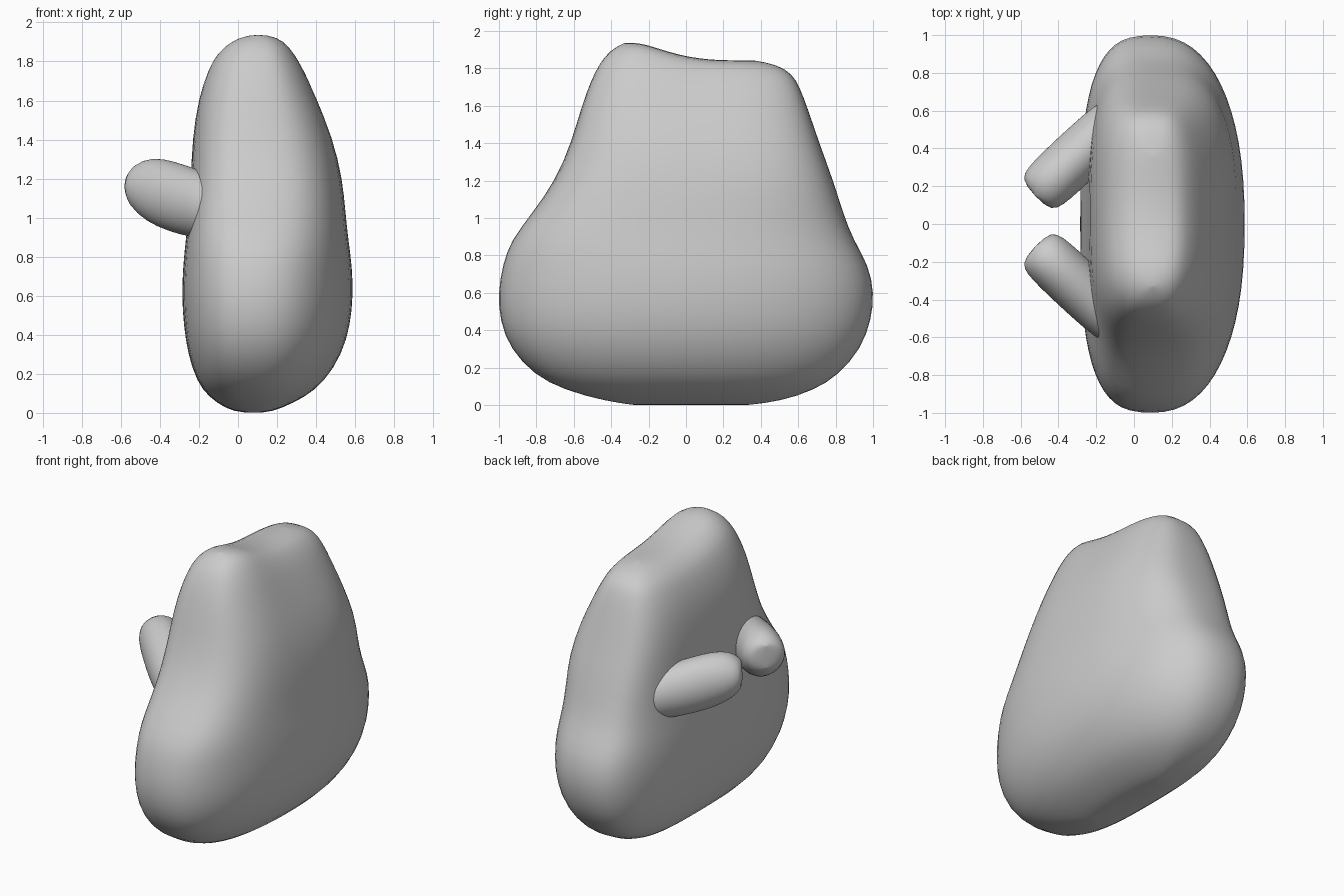
import bpy, bmesh
from math import sin, cos, pi, exp, copysign
from mathutils import Vector

if "Cube" in bpy.data.objects:
    bpy.data.objects.remove(bpy.data.objects["Cube"])

N = 32


def power(v, e):
    return copysign(abs(v) ** e, v)


def loft(name, rings):
    """Skin closed rings of points; both ends are capped with strips of quads."""
    bm = bmesh.new()
    loops = [[bm.verts.new(p) for p in ring] for ring in rings]
    for a, b in zip(loops, loops[1:]):
        for i in range(N):
            j = (i + 1) % N
            bm.faces.new((a[i], a[j], b[j], b[i]))
    for loop in (loops[0], loops[-1]):
        for i in range(N // 2):
            ids = [i, i + 1, N - i - 1, (N - i) % N]
            bm.faces.new([loop[k] for k in dict.fromkeys(ids)])
    bmesh.ops.recalc_face_normals(bm, faces=bm.faces)
    for f in bm.faces:
        f.smooth = True
    mesh = bpy.data.meshes.new(name)
    bm.to_mesh(mesh)
    bm.free()
    ob = bpy.data.objects.new(name, mesh)
    bpy.context.collection.objects.link(ob)
    sub = ob.modifiers.new("smooth", 'SUBSURF')
    sub.levels = sub.render_levels = 1
    return ob


# Body sections: height, left x, right x, front y, back y
BODY = [
    (0.00, 0.02, 0.14, -0.28, 0.33),
    (0.02, -0.06, 0.215, -0.43, 0.51),
    (0.08, -0.15, 0.345, -0.655, 0.69),
    (0.16, -0.212, 0.445, -0.815, 0.82),
    (0.30, -0.258, 0.535, -0.945, 0.94),
    (0.45, -0.28, 0.578, -1.0, 0.995),
    (0.60, -0.289, 0.592, -1.01, 1.012),
    (0.75, -0.283, 0.587, -0.985, 0.98),
    (0.88, -0.27, 0.568, -0.94, 0.90),
    (1.02, -0.253, 0.553, -0.83, 0.845),
    (1.20, -0.242, 0.537, -0.70, 0.79),
    (1.40, -0.235, 0.487, -0.615, 0.715),
    (1.58, -0.205, 0.405, -0.56, 0.655),
    (1.70, -0.158, 0.345, -0.51, 0.61),
    (1.77, -0.115, 0.298, -0.465, 0.57),
    (1.82, -0.04, 0.25, -0.41, 0.49),
    (1.843, 0.03, 0.19, -0.33, 0.36),
]


def body_ring(z, xl, xr, yf, yb):
    pts = []
    mid_x, mid_y = 0.1, (yf + yb) / 2
    lift = max(0, min(1, (z - 1.2) / 0.64))
    square = max(0, min(1, (z - 0.7) / 0.5))  # upper sections are boxier
    for i in range(N):
        a = pi / 2 + 2 * pi * i / N
        c, s = cos(a), sin(a)
        e = 2 / (2.3 + 0.6 * square if c > 0 else 3.0 + 0.3 * square)
        half = xr - mid_x if c > 0 else mid_x - xl
        x = mid_x + half * power(c, e)
        y = mid_y + (yb - yf) / 2 * power(s, e)
        hump = 0.095 * exp(-((y + 0.3) / 0.24) ** 2)
        pts.append((x, y, z + lift * hump))
    return pts


loft("body", [body_ring(*s) for s in BODY])

# Arm sections: distance along arm, width radius, height radius, centre height
ARM = [
    (-0.42, 0.06, 0.08, 1.03),
    (-0.38, 0.10, 0.12, 1.035),
    (-0.26, 0.135, 0.16, 1.05),
    (-0.10, 0.14, 0.178, 1.075),
    (0.05, 0.142, 0.182, 1.11),
    (0.18, 0.14, 0.17, 1.14),
    (0.265, 0.13, 0.125, 1.155),
    (0.30, 0.085, 0.075, 1.165),
]
ALONG, ACROSS = Vector((-0.727, 0.687, 0)), Vector((0.687, 0.727, 0))


def arm_ring(u, w, h, z, side):
    pts = []
    for i in range(N):
        a = pi / 2 + 2 * pi * i / N
        p = ALONG * u + ACROSS * (-0.445 + w * cos(a))
        y = p.y if side < 0 else 0.03 - p.y
        pts.append((p.x, y, z + h * sin(a)))
    return pts


for name, side in (("front_arm", -1), ("back_arm", 1)):
    loft(name, [arm_ring(*s, side) for s in ARM])
